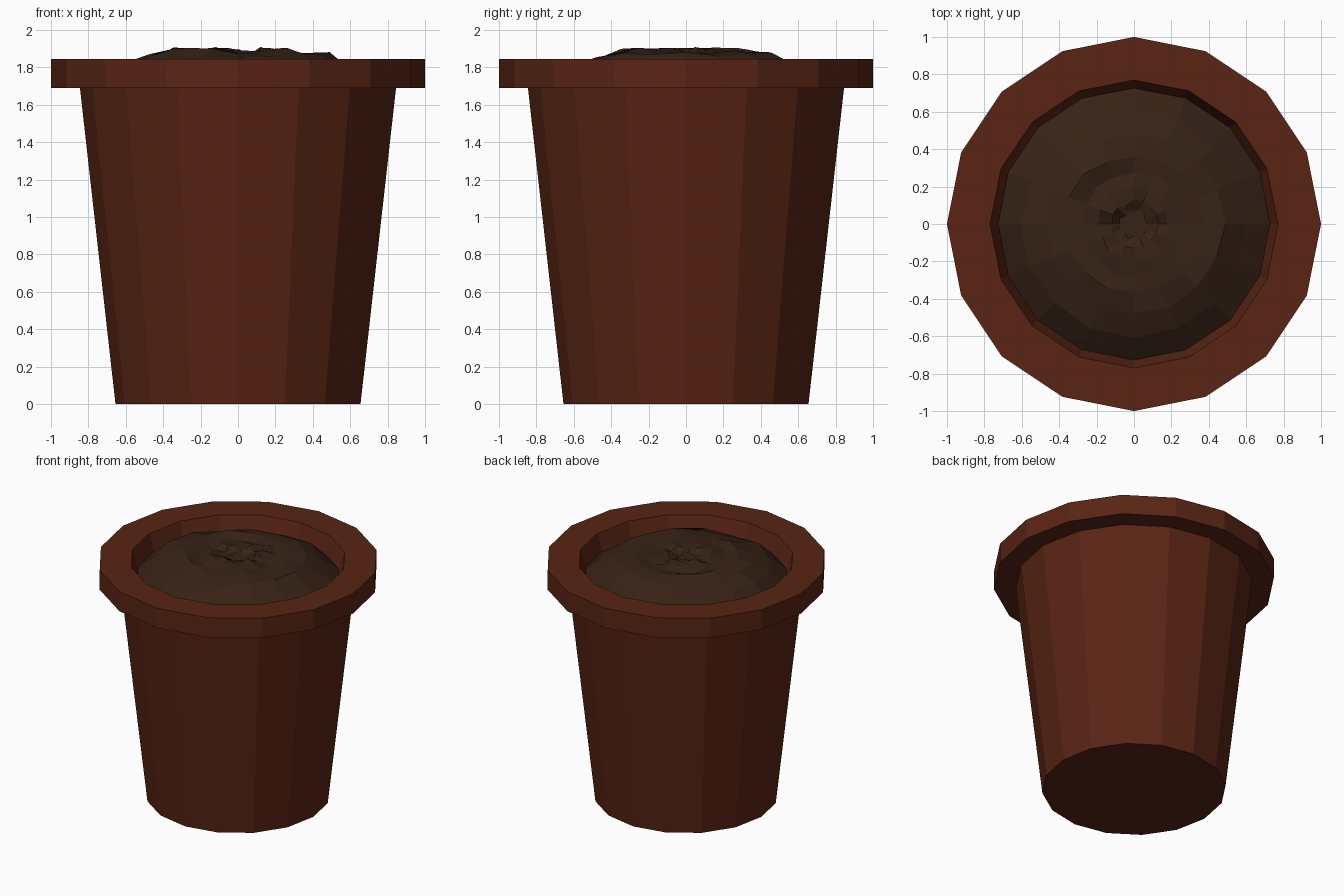
import bpy, bmesh, math, random

if "Cube" in bpy.data.objects:
    bpy.data.objects.remove(bpy.data.objects["Cube"])

random.seed(4)
N = 16


def material(name, color):
    m = bpy.data.materials.new(name)
    m.diffuse_color = (*color, 1)
    m.use_nodes = True
    m.node_tree.nodes["Principled BSDF"].inputs["Base Color"].default_value = m.diffuse_color
    return m


def lathe(name, profile, mat, wobble=None, cap_start=True, cap_end=False):
    """Revolve (radius, z) points into a flat-shaded N-sided shell."""
    bm = bmesh.new()
    rings = []
    for r, z in profile:
        ring = []
        for i in range(N):
            a = 2 * math.pi * i / N
            dr, dz = wobble(r, a) if wobble else (0, 0)
            ring.append(bm.verts.new(((r + dr) * math.cos(a), (r + dr) * math.sin(a), z + dz)))
        rings.append(ring)
    for lo, hi in zip(rings, rings[1:]):
        for i in range(N):
            j = (i + 1) % N
            bm.faces.new((lo[i], lo[j], hi[j], hi[i]))
    if cap_start:
        bm.faces.new(rings[0][::-1])
    if cap_end:
        bm.faces.new(rings[-1])
    mesh = bpy.data.meshes.new(name)
    bm.to_mesh(mesh)
    bm.free()
    mesh.materials.append(mat)
    ob = bpy.data.objects.new(name, mesh)
    bpy.context.collection.objects.link(ob)
    return ob


clay = material("clay", (0.10, 0.018, 0.007))
earth = material("earth", (0.038, 0.016, 0.008))

# Tapered pot with overhanging rim and inner wall down to the soil
lathe("pot", [(0.655, 0), (0.845, 1.69), (1.0, 1.69), (1.0, 1.845),
              (0.77, 1.845), (0.725, 1.70)], clay)


# Lumpy mound of soil with a small dimple in the middle
def lumps(r, a):
    if r > 0.7:
        return 0, 0
    return random.uniform(-0.012, 0.012), random.uniform(-0.018, 0.022)


lathe("soil", [(0.727, 1.715), (0.6, 1.81), (0.48, 1.865), (0.37, 1.885), (0.28, 1.882),
               (0.19, 1.885), (0.12, 1.89), (0.075, 1.86)],
      earth, lumps, cap_start=False, cap_end=True)
